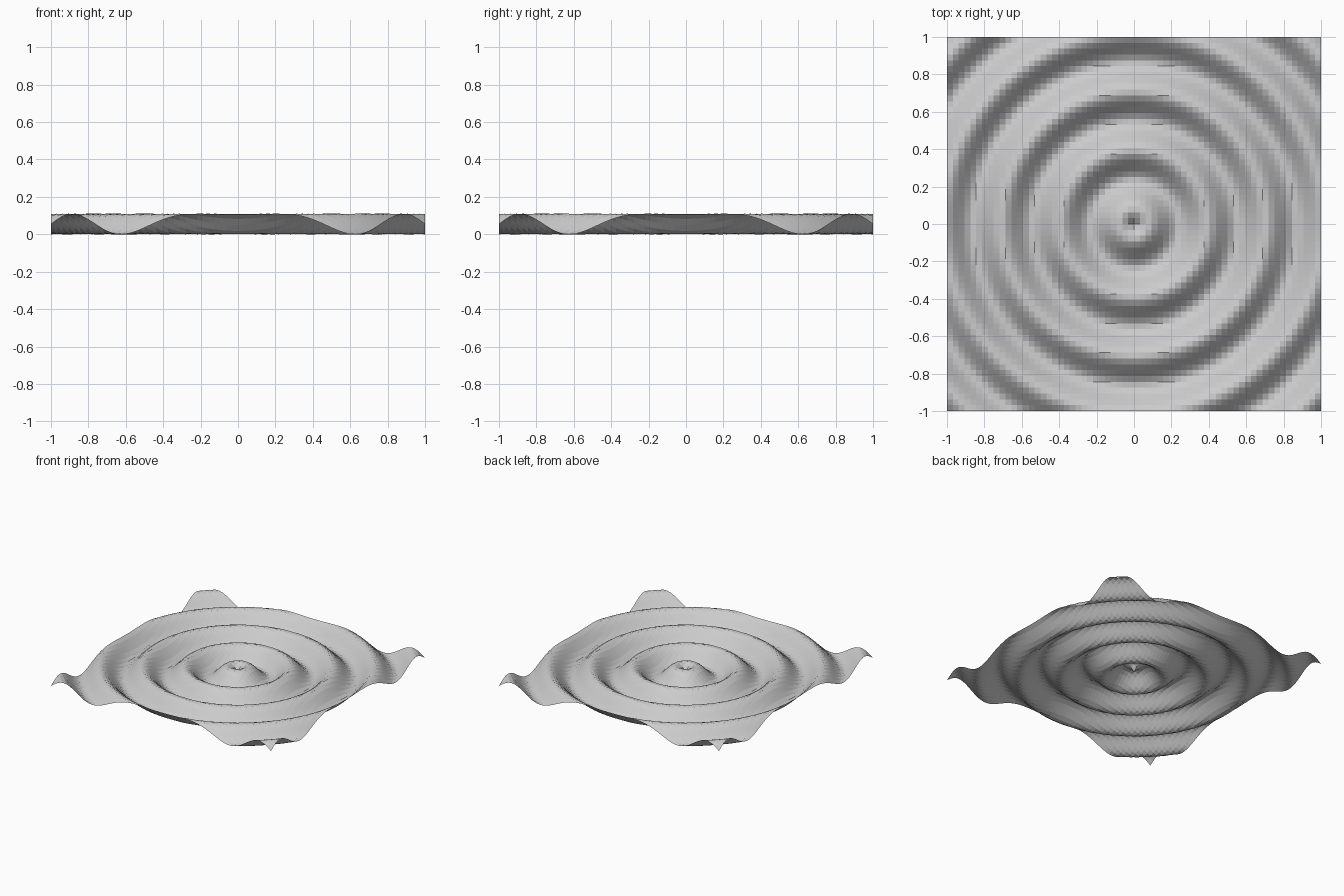
import bpy
import bmesh
import math

if "Cube" in bpy.data.objects:
    bpy.data.objects.remove(bpy.data.objects["Cube"])

CELLS = 64         # grid divisions per side
AMPLITUDE = 0.055  # half of the ripple height
FREQUENCY = 20.0   # radians per unit of radius

# Open square sheet, displaced by a radial sine wave
bm = bmesh.new()
bmesh.ops.create_grid(bm, x_segments=CELLS, y_segments=CELLS, size=1.0)
for v in bm.verts:
    r = math.hypot(v.co.x, v.co.y)
    v.co.z = AMPLITUDE * (1.0 + math.sin(FREQUENCY * r))

mesh = bpy.data.meshes.new("ripple_surface")
bm.to_mesh(mesh)
bm.free()

# Flat-shaded ripple surface
ripple = bpy.data.objects.new("ripple_surface", mesh)
bpy.context.collection.objects.link(ripple)
